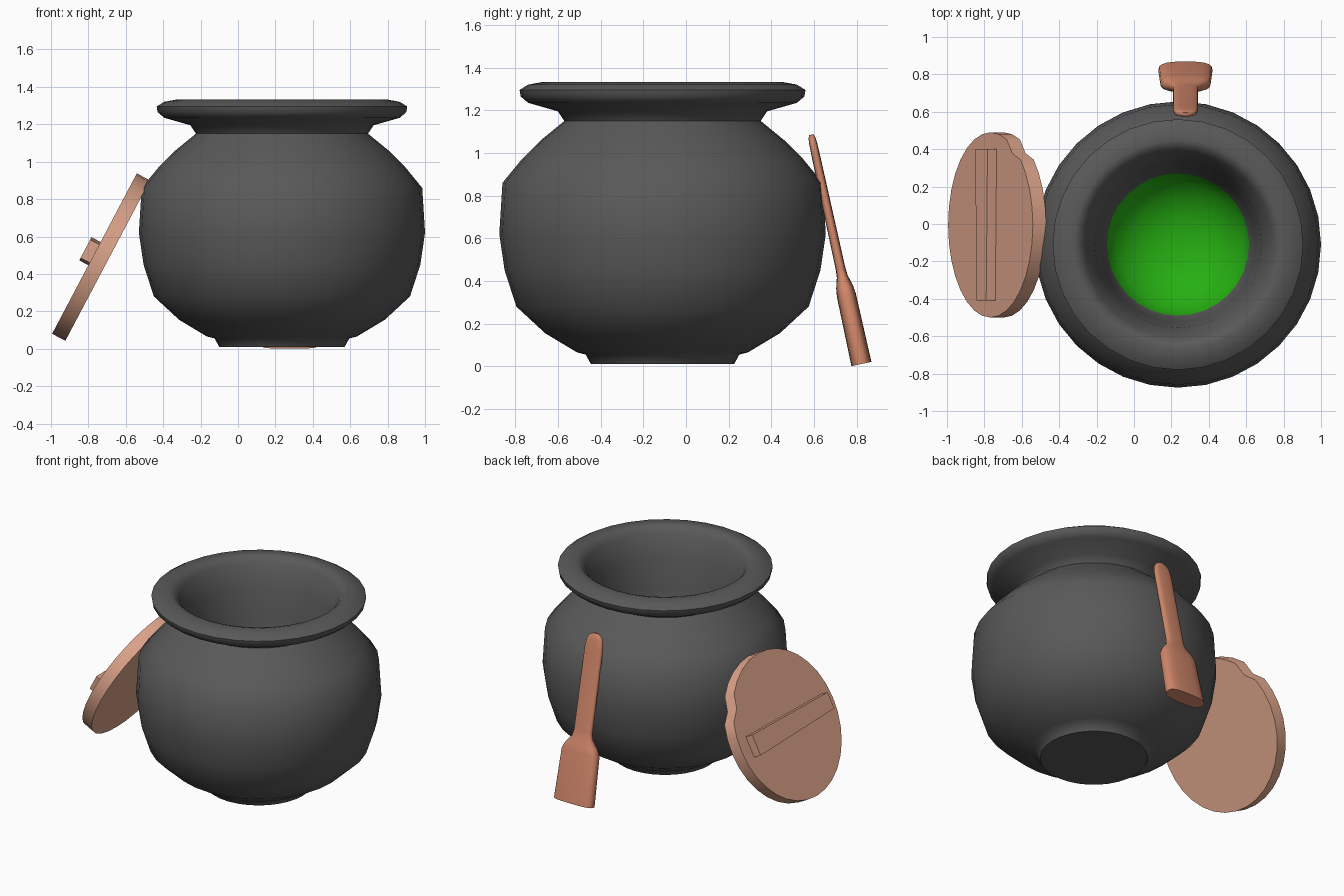
import bpy, bmesh, math
from mathutils import Vector

if "Cube" in bpy.data.objects:
    bpy.data.objects.remove(bpy.data.objects["Cube"])


def material(name, rgb):
    m = bpy.data.materials.new(name)
    m.diffuse_color = (*rgb, 1)
    m.use_nodes = True
    m.node_tree.nodes["Principled BSDF"].inputs["Base Color"].default_value = m.diffuse_color
    return m


IRON = material("dark iron", (0.1, 0.1, 0.1))
GREEN = material("green brew", (0.019, 0.43, 0.006))
WOOD = material("pale wood", (0.72, 0.37, 0.255))
PADDLE = material("brown wood", (0.62, 0.235, 0.14))


def loft(name, sections, mat, n=32, power=1.0, cap_start=True, cap_end=True):
    """Skin a stack of oval rings (z, half width, half depth)."""
    bm = bmesh.new()
    rings = []
    for z, a, b in sections:
        ring = []
        for i in range(n):
            t = 2 * math.pi * i / n
            c, s = math.cos(t), math.sin(t)
            ring.append(bm.verts.new((a * math.copysign(abs(c) ** power, c),
                                      b * math.copysign(abs(s) ** power, s), z)))
        rings.append(ring)
    for lo, hi in zip(rings, rings[1:]):
        for i in range(n):
            j = (i + 1) % n
            bm.faces.new((lo[i], lo[j], hi[j], hi[i]))
    if cap_start:
        bm.faces.new(rings[0][::-1])
    if cap_end:
        bm.faces.new(rings[-1])
    bmesh.ops.recalc_face_normals(bm, faces=bm.faces)
    me = bpy.data.meshes.new(name)
    bm.to_mesh(me)
    bm.free()
    ob = bpy.data.objects.new(name, me)
    bpy.context.collection.objects.link(ob)
    me.materials.append(mat)
    return ob


def smooth(ob, degrees):
    bpy.ops.object.select_all(action='DESELECT')
    ob.select_set(True)
    bpy.context.view_layer.objects.active = ob
    bpy.ops.object.shade_smooth_by_angle(angle=math.radians(degrees))


# Pot: foot, belly, neck, rolled rim, then down the inside to the brew
outer = [(0.01, 0.335), (0.055, 0.36), (0.065, 0.40), (0.155, 0.55), (0.28, 0.685),
         (0.45, 0.74), (0.62, 0.765), (0.86, 0.75), (0.97, 0.66), (1.06, 0.57),
         (1.15, 0.46), (1.195, 0.49), (1.235, 0.63), (1.265, 0.665), (1.295, 0.67),
         (1.32, 0.63), (1.333, 0.56)]
inner = [(1.325, 0.53), (1.29, 0.5), (1.15, 0.445), (0.95, 0.415), (0.76, 0.38)]
brew = [(0.68, 0.33), (0.61, 0.25), (0.565, 0.15), (0.55, 0.05)]
pot = loft("pot", [(z, r, r) for z, r in outer + inner + brew], IRON)
pot.data.materials.append(GREEN)
for p in pot.data.polygons:
    c = p.center
    if 0.5 < c.z < 0.76 and math.hypot(c.x, c.y) < 0.38:
        p.material_index = 1
pot.location = (0.235, -0.11, 0)
smooth(pot, 50)

# Lid: round board with one chipped spot, leaning on the left side
LEAN = -1.085
centre = Vector((-0.732, -0.005, 0.49))
lid = loft("lid", [(-0.04, 0.485, 0.495), (0.04, 0.485, 0.495)], WOOD)
for v in lid.data.vertices:
    if abs(math.atan2(v.co.y, v.co.x) - math.radians(56)) < 0.03:
        v.co.x *= 0.93
        v.co.y *= 0.93
lid.location = centre
lid.rotation_euler = (0, LEAN, 0)
smooth(lid, 40)

# Lid handle: flat bar across the outer face
bpy.ops.mesh.primitive_cube_add(size=1)
bar = bpy.context.object
bar.name = "lid_handle"
for v in bar.data.vertices:
    v.co.x *= 0.14 if v.co.y > 0 else 0.11
    v.co.y *= 0.81
    v.co.z *= 0.06
bar.data.materials.append(WOOD)
normal = Vector((math.sin(LEAN), 0, math.cos(LEAN)))
bar.location = centre + normal * 0.065
bar.rotation_euler = (0, LEAN, 0)

# Stirring paddle: wide blade at the foot, narrow handle, leaning on the back
paddle = loft("paddle", [
    (0.0, 0.145, 0.048), (0.33, 0.135, 0.045), (0.37, 0.115, 0.04), (0.42, 0.075, 0.026),
    (0.46, 0.066, 0.023), (1.0, 0.066, 0.02), (1.06, 0.058, 0.019), (1.085, 0.042, 0.016),
    (1.1, 0.018, 0.01)], PADDLE, n=20, power=0.7)
paddle.location = (0.275, 0.822, 0.011)
paddle.rotation_euler = (0.2155, 0, 0)
smooth(paddle, 45)
